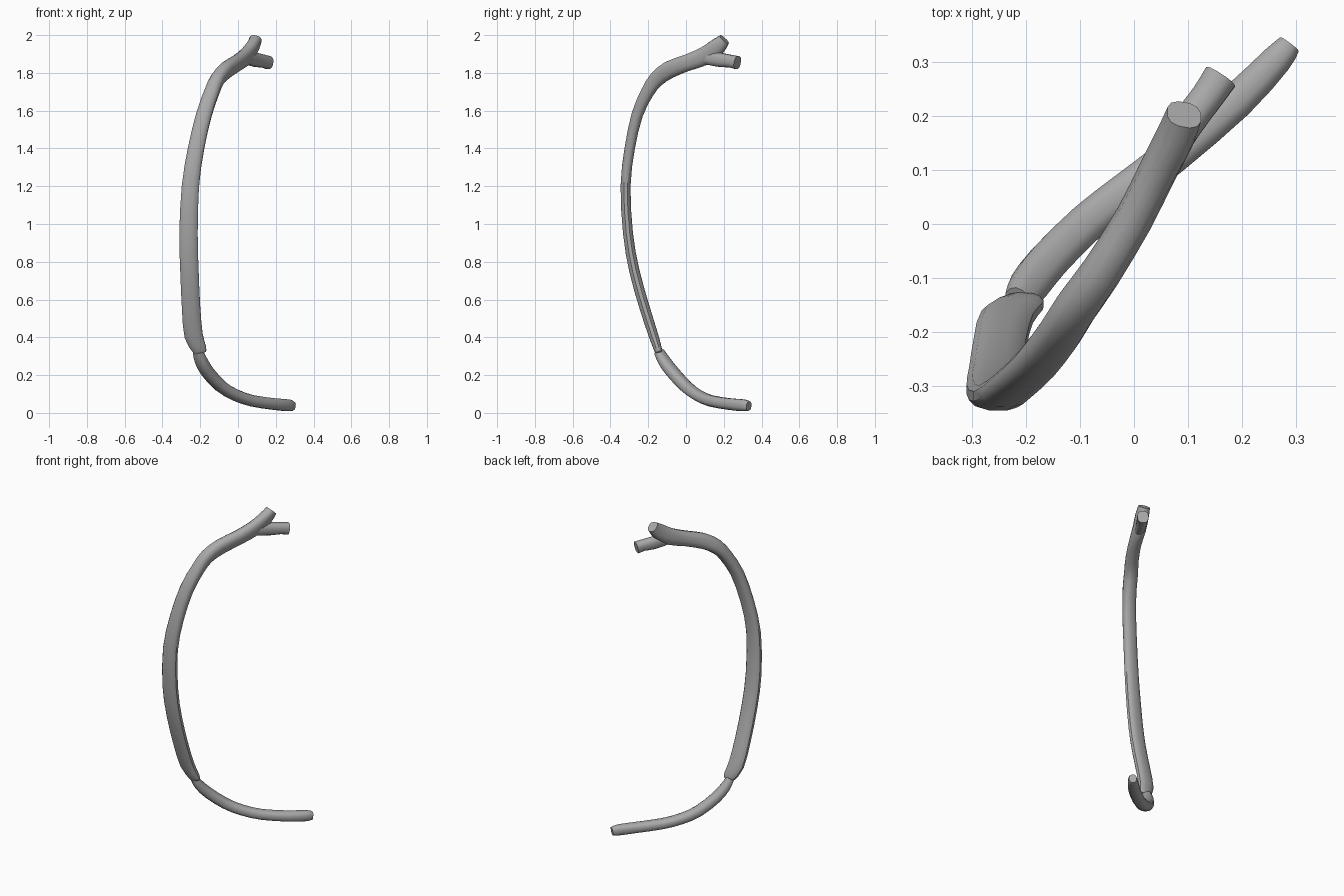
import bpy, bmesh, math
from mathutils import Vector

cube = bpy.data.objects.get("Cube")
if cube:
    bpy.data.objects.remove(cube)

bone_grey = bpy.data.materials.new("bone_grey")
bone_grey.use_nodes = True
GREY = (0.40, 0.40, 0.40, 1)
bone_grey.diffuse_color = GREY
bone_grey.node_tree.nodes["Principled BSDF"].inputs["Base Color"].default_value = GREY


def spline(stations, steps):
    """Catmull-Rom through position and both half widths together."""
    pts = [Vector(s) for s in stations]
    pts = [2 * pts[0] - pts[1]] + pts + [2 * pts[-1] - pts[-2]]
    out = []
    for p, q, r, s in zip(pts, pts[1:], pts[2:], pts[3:]):
        for k in range(steps):
            t = k / steps
            out.append(0.5 * (2 * q + (r - p) * t + (2 * p - 5 * q + 4 * r - s) * t ** 2
                              + (3 * q - p - 3 * r + s) * t ** 3))
    return out + [pts[-2]]


def sweep(name, stations, side, steps=2, sides=12, square=0.8):
    """Loft a soft-cornered section; stations are x, y, z, half width, half depth."""
    rows = spline(stations, steps)
    centres = [Vector(r[:3]) for r in rows]
    bm = bmesh.new()
    rings = []
    for i, row in enumerate(rows):
        tangent = (centres[min(i + 1, len(rows) - 1)] - centres[max(i - 1, 0)]).normalized()
        u = Vector(side)
        u = (u - tangent * u.dot(tangent)).normalized()
        v = tangent.cross(u)
        ring = []
        for k in range(sides):
            a = math.tau * (k + 0.5) / sides
            c, s = math.cos(a), math.sin(a)
            c = math.copysign(abs(c) ** square, c)
            s = math.copysign(abs(s) ** square, s)
            ring.append(bm.verts.new(centres[i] + u * c * row[3] + v * s * row[4]))
        rings.append(ring)
    for low, high in zip(rings, rings[1:]):
        for k in range(sides):
            n = (k + 1) % sides
            bm.faces.new((low[k], low[n], high[n], high[k]))
    bm.faces.new(rings[0][::-1])
    bm.faces.new(rings[-1])
    bmesh.ops.recalc_face_normals(bm, faces=bm.faces)
    mesh = bpy.data.meshes.new(name)
    bm.to_mesh(mesh)
    bm.free()
    mesh.materials.append(bone_grey)
    obj = bpy.data.objects.new(name, mesh)
    bpy.context.collection.objects.link(obj)
    bpy.ops.object.select_all(action='DESELECT')
    obj.select_set(True)
    bpy.context.view_layer.objects.active = obj
    bpy.ops.object.shade_smooth_by_angle(angle=math.radians(40))
    return obj


# Long flattened shaft, angled neck and the upper prong of the head
sweep("rib_shaft", [
    (-.195, -.143, .315, .028, .014),
    (-.203, -.148, .335, .038, .021),
    (-.235, -.172, .41, .050, .026),
    (-.248, -.217, .55, .050, .028),
    (-.257, -.273, .75, .050, .028),
    (-.262, -.307, .95, .050, .027),
    (-.252, -.320, 1.2, .047, .027),
    (-.222, -.298, 1.4, .044, .028),
    (-.180, -.258, 1.58, .042, .031),
    (-.138, -.203, 1.70, .040, .036),
    (-.108, -.155, 1.767, .038, .042),
    (-.060, -.088, 1.817, .036, .047),
    (0, .010, 1.855, .035, .045),
    (.045, .100, 1.89, .034, .050),
    (.078, .165, 1.938, .034, .046),
    (.093, .203, 1.977, .033, .032)], (1, 0, 0))

# Lower prong of the forked head
sweep("rib_lower_prong", [
    (.045, .100, 1.882, .028, .036),
    (.098, .185, 1.868, .031, .038),
    (.135, .235, 1.862, .031, .034),
    (.160, .272, 1.854, .033, .036)], (1, -.5, 0))

# Curved cartilage running to the midline
sweep("rib_cartilage", [
    (-.212, -.143, .325, .030, .022),
    (-.195, -.115, .275, .037, .028),
    (-.160, -.070, .215, .038, .031),
    (-.090, .000, .140, .037, .031),
    (-.015, .060, .095, .036, .030),
    (.075, .130, .064, .035, .030),
    (.190, .228, .047, .034, .031),
    (.265, .305, .040, .029, .032),
    (.288, .333, .036, .022, .025)], (1, -1, 0))
